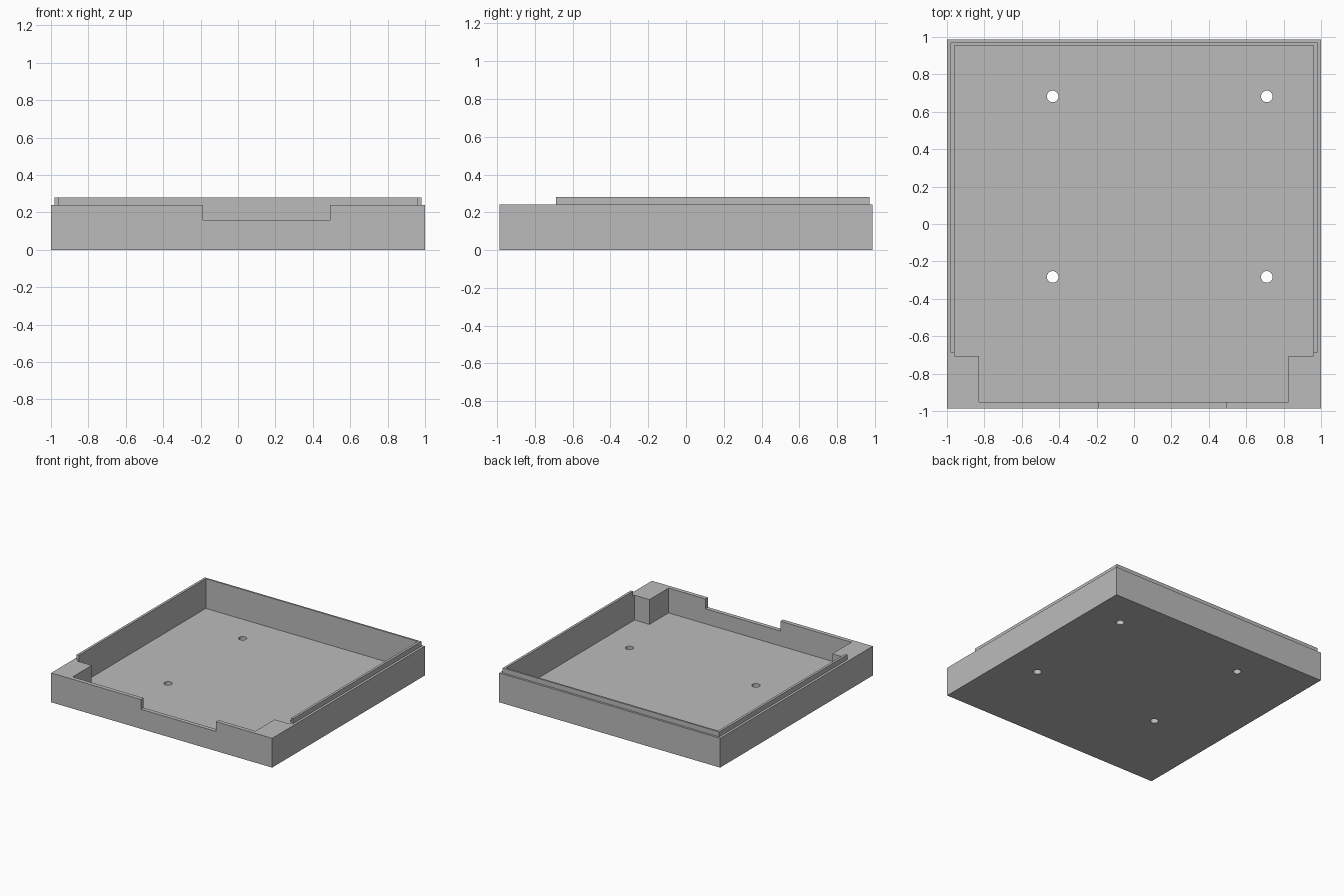
import bpy, bmesh, math

if "Cube" in bpy.data.objects:
    bpy.data.objects.remove(bpy.data.objects["Cube"])

grey = bpy.data.materials.new("plain_grey")
grey.diffuse_color = (0.5, 0.5, 0.5, 1)
grey.use_nodes = True
grey.node_tree.nodes["Principled BSDF"].inputs["Base Color"].default_value = grey.diffuse_color


def prism(name, outline, z0, z1):
    """Upright prism from a counter-clockwise outline."""
    bm = bmesh.new()
    face = bm.faces.new([bm.verts.new((x, y, z0)) for x, y in outline])
    top = bmesh.ops.extrude_face_region(bm, geom=[face])["geom"]
    bmesh.ops.translate(bm, vec=(0, 0, z1 - z0),
                        verts=[v for v in top if isinstance(v, bmesh.types.BMVert)])
    bmesh.ops.recalc_face_normals(bm, faces=bm.faces)
    mesh = bpy.data.meshes.new(name)
    bm.to_mesh(mesh)
    bm.free()
    mesh.materials.append(grey)
    ob = bpy.data.objects.new(name, mesh)
    bpy.context.collection.objects.link(ob)
    return ob


def box(name, x0, x1, y0, y1, z0, z1):
    return prism(name, [(x0, y0), (x1, y0), (x1, y1), (x0, y1)], z0, z1)


def combine(target, tool, operation):
    """Apply a boolean and discard the tool."""
    tool.hide_render = True
    mod = target.modifiers.new("cut", "BOOLEAN")
    mod.operation, mod.object, mod.solver = operation, tool, "EXACT"
    bpy.context.view_layer.objects.active = target
    bpy.ops.object.modifier_apply(modifier=mod.name)
    bpy.data.objects.remove(tool)


# Outer block with the raised lip that stops short of the front
tray = box("tray", -1, 1, -0.987, 0.987, 0, 0.24)
combine(tray, box("lip", -0.98, 0.98, -0.687, 0.97, 0.1, 0.28), "UNION")

# Cavity, stepped inwards around the two solid front corners
cavity = [(-0.83, -0.953), (0.825, -0.953), (0.825, -0.706), (0.96, -0.706),
          (0.96, 0.955), (-0.96, 0.955), (-0.96, -0.706), (-0.83, -0.706)]
combine(tray, prism("cavity", cavity, 0.037, 0.5), "DIFFERENCE")

# Notch in the front wall
combine(tray, box("notch", -0.187, 0.492, -1.1, -0.9, 0.16, 0.5), "DIFFERENCE")

# Four screw holes through the floor
for x in (-0.435, 0.71):
    for y in (-0.283, 0.682):
        ring = [(x + 0.031 * math.cos(i * math.tau / 32),
                 y + 0.031 * math.sin(i * math.tau / 32)) for i in range(32)]
        combine(tray, prism("screw_hole", ring, -0.1, 0.1), "DIFFERENCE")

# Crisp edges, smooth hole walls
bpy.ops.object.select_all(action="DESELECT")
tray.select_set(True)
bpy.context.view_layer.objects.active = tray
bpy.ops.object.shade_smooth_by_angle(angle=math.radians(30))
